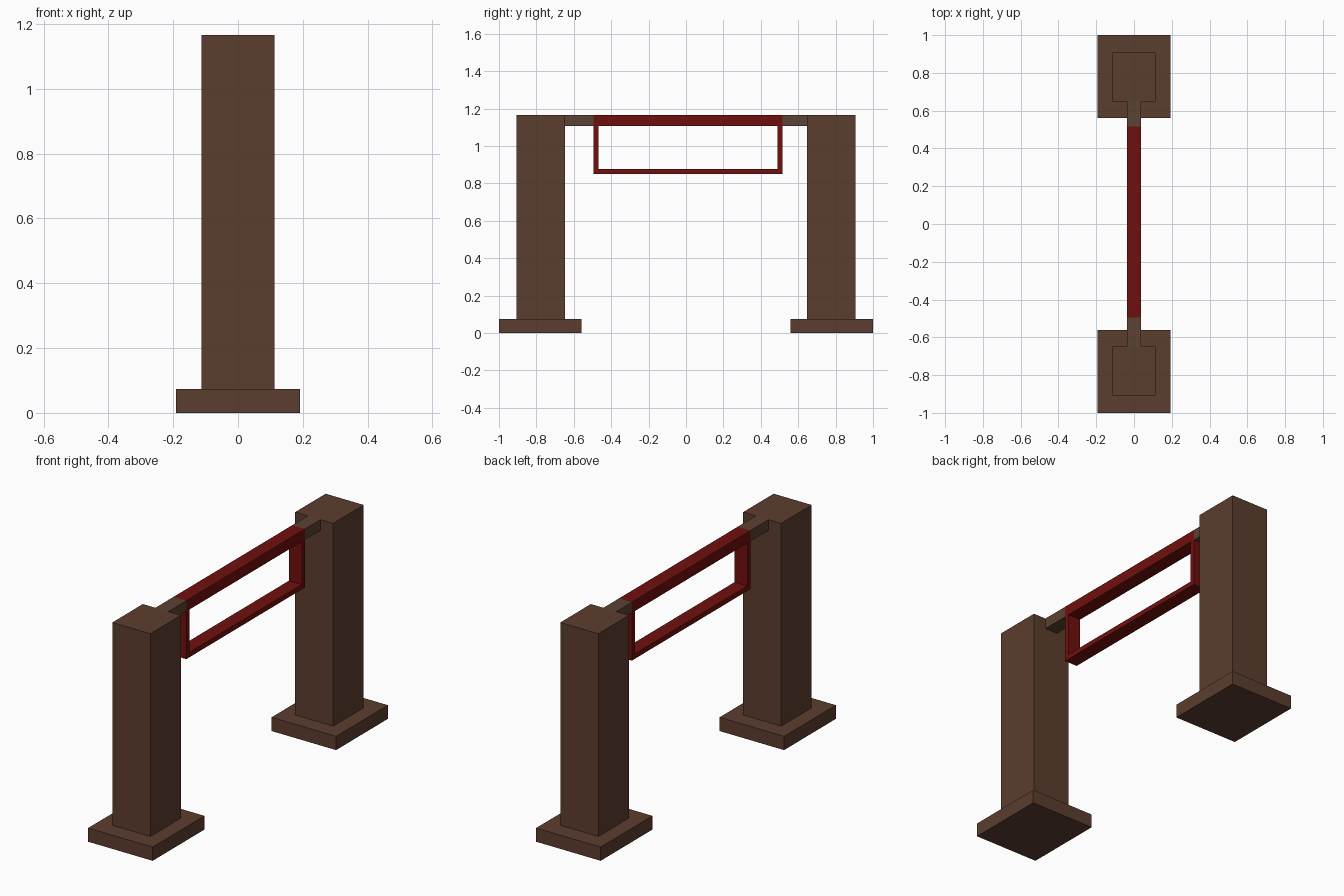
import bpy, bmesh
from mathutils import Vector

if "Cube" in bpy.data.objects:
    bpy.data.objects.remove(bpy.data.objects["Cube"])


def material(name, rgb):
    mat = bpy.data.materials.new(name)
    mat.diffuse_color = (*rgb, 1)
    mat.use_nodes = True
    mat.node_tree.nodes["Principled BSDF"].inputs["Base Color"].default_value = mat.diffuse_color
    return mat


brown = material("brown_wood", (0.107, 0.047, 0.028))
dark_brown = material("dark_brown_wood", (0.105, 0.054, 0.033))
red = material("red_paint", (0.16, 0.005, 0.004))


def box(name, half_x, y0, y1, z0, z1, mat):
    """Box centred on x = 0 with the given y and z ranges."""
    bm = bmesh.new()
    bmesh.ops.create_cube(bm, size=1)
    size = Vector((2 * half_x, y1 - y0, z1 - z0))
    centre = Vector((0, (y0 + y1) / 2, (z0 + z1) / 2))
    for v in bm.verts:
        v.co = v.co * size + centre
    mesh = bpy.data.meshes.new(name)
    bm.to_mesh(mesh)
    bm.free()
    mesh.materials.append(mat)
    obj = bpy.data.objects.new(name, mesh)
    bpy.context.collection.objects.link(obj)
    return obj


TOP, BEAM_Z, BASE_Z = 1.166, 1.108, 0.074
BEAM_X = 0.038
Y0, Y1 = -0.494, 0.515      # ends of the red section
FRAME_Z, T = 0.851, 0.027   # underside and thickness of the hanging frame

# Two pillars on plinths, each with a short bracket towards the middle
for side, s, end in (("front", -1, Y0), ("back", 1, Y1)):
    def span(a, b):
        return sorted((s * a, s * b))
    box(side + "_plinth", 0.192, *span(0.56, 1.0), 0, BASE_Z, brown)
    box(side + "_pillar", 0.113, *span(0.648, 0.907), BASE_Z, TOP, brown)
    box(side + "_bracket", BEAM_X, *sorted((end, s * 0.648)), BEAM_Z, TOP, dark_brown)

# Red crossbeam with the open frame hanging below it
box("crossbeam", BEAM_X, Y0, Y1, BEAM_Z, TOP, red)
box("frame_front_post", BEAM_X, Y0, Y0 + T, FRAME_Z + T, BEAM_Z, red)
box("frame_back_post", BEAM_X, Y1 - T, Y1, FRAME_Z + T, BEAM_Z, red)
box("frame_bottom_rail", BEAM_X, Y0, Y1, FRAME_Z, FRAME_Z + T, red)
